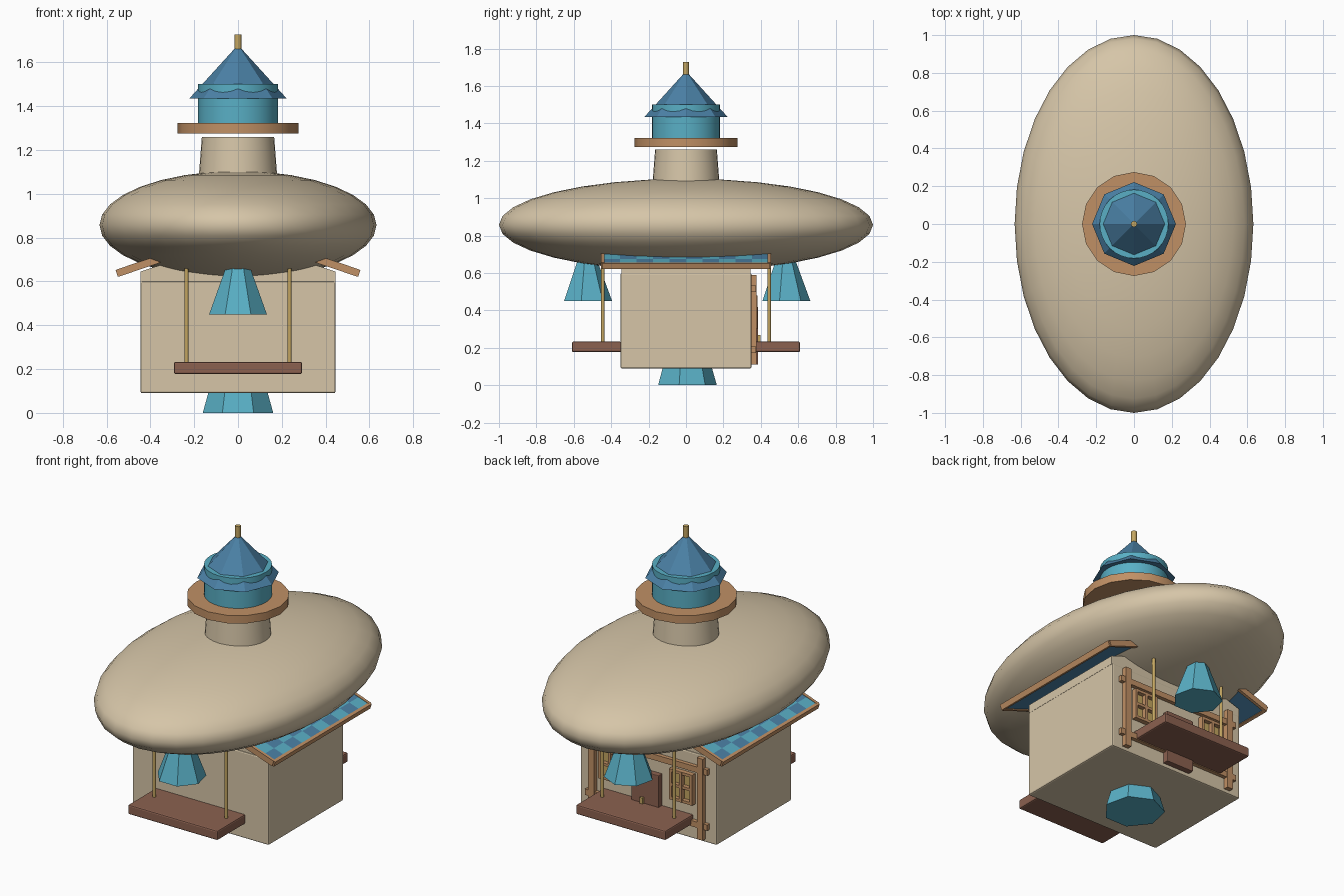
import bpy, bmesh, math
from mathutils import Matrix

if "Cube" in bpy.data.objects:
    bpy.data.objects.remove(bpy.data.objects["Cube"], do_unlink=True)


def material(name, r, g, b):
    m = bpy.data.materials.new(name)
    m.use_nodes = True
    m.diffuse_color = (r, g, b, 1)
    m.node_tree.nodes["Principled BSDF"].inputs["Base Color"].default_value = (r, g, b, 1)
    return m


CREAM = material("cream", 0.67, 0.56, 0.39)
CYAN = material("cyan", 0.10, 0.43, 0.56)
BLUE = material("slate blue", 0.07, 0.22, 0.38)
WOOD = material("light wood", 0.53, 0.28, 0.13)
BROWN = material("red brown", 0.26, 0.12, 0.08)
GOLD = material("gold", 0.55, 0.38, 0.12)


def finish(name, bm, mats, smooth=None):
    mesh = bpy.data.meshes.new(name)
    bm.to_mesh(mesh)
    bm.free()
    ob = bpy.data.objects.new(name, mesh)
    bpy.context.collection.objects.link(ob)
    for m in mats:
        mesh.materials.append(m)
    if smooth:
        bpy.ops.object.select_all(action='DESELECT')
        ob.select_set(True)
        bpy.context.view_layer.objects.active = ob
        bpy.ops.object.shade_smooth_by_angle(angle=math.radians(smooth))
    return ob


def box(name, loc, size, mat, tilt=0, bevel=0):
    bm = bmesh.new()
    place = Matrix.Translation(loc) @ Matrix.Rotation(tilt, 4, 'Y') @ Matrix.Diagonal((*size, 1))
    bmesh.ops.create_cube(bm, size=1, matrix=place)
    ob = finish(name, bm, [mat])
    if bevel:
        mod = ob.modifiers.new("bevel", 'BEVEL')
        mod.width, mod.segments = bevel, 2
    return ob


def cone(name, x, y, z0, z1, r0, r1, sides, mat, smooth=None):
    bm = bmesh.new()
    bmesh.ops.create_cone(bm, cap_ends=True, segments=sides, radius1=r0, radius2=r1,
                          depth=z1 - z0, matrix=Matrix.Translation((x, y, (z0 + z1) / 2)))
    return finish(name, bm, [mat], smooth)


# Large flattened hull
bm = bmesh.new()
bmesh.ops.create_uvsphere(bm, u_segments=32, v_segments=16, radius=1,
                          matrix=Matrix.Translation((0, 0, 0.857)) @ Matrix.Diagonal((0.632, 1, 0.247, 1)))
finish("hull", bm, [CREAM], 60)

# Tower: neck, balcony disc, drum poking through an eight-sided roof
cone("tower_neck", 0, 0, 1.0, 1.26, 0.185, 0.165, 32, CREAM, 40)
cone("balcony_disc", 0, 0, 1.275, 1.322, 0.275, 0.275, 16, WOOD, 30)
cone("tower_drum", 0, 0, 1.32, 1.5, 0.182, 0.182, 32, CYAN, 40)
cone("tower_roof", 0, 0, 1.435, 1.675, 0.222, 0.004, 8, BLUE)
cone("finial", 0, 0, 1.65, 1.727, 0.016, 0.016, 10, GOLD, 40)

# House body
box("house_body", (0, 0, 0.345), (0.89, 0.70, 0.51), CREAM, bevel=0.008)

# Gable block under the roof
bm = bmesh.new()
profile = [(-0.445, 0.595), (0.445, 0.595), (0.445, 0.645), (0, 0.79), (-0.445, 0.645)]
face = bm.faces.new([bm.verts.new((x, -0.345, z)) for x, z in profile])
moved = bmesh.ops.extrude_face_region(bm, geom=[face])["geom"]
bmesh.ops.translate(bm, vec=(0, 0.69, 0), verts=[v for v in moved if isinstance(v, bmesh.types.BMVert)])
bmesh.ops.recalc_face_normals(bm, faces=bm.faces)
finish("gable", bm, [CREAM])

# Roof slopes with chequered tiles, eave and rake boards
PITCH, LENGTH = 0.328, 0.576
ROWS, COLUMNS = 8, 10
for side, label in ((1, "left"), (-1, "right")):
    frame = Matrix.Translation((side * 0.2725, 0, 0.732)) @ Matrix.Rotation(side * PITCH, 4, 'Y')
    box("roof_slab_" + label, frame.translation, (LENGTH, 0.88, 0.022), BLUE, side * PITCH)

    bm = bmesh.new()
    bmesh.ops.create_grid(bm, x_segments=ROWS, y_segments=COLUMNS, size=0.5)
    for f in bm.faces:
        c = f.calc_center_median()
        row, col = int((c.x + 0.5) * ROWS), int((c.y + 0.5) * COLUMNS)
        f.material_index = (row + col) % 2
    bm.transform(frame @ Matrix.Translation((0, 0, 0.014)) @ Matrix.Diagonal((LENGTH, 0.88, 1, 1)))
    finish("roof_tiles_" + label, bm, [CYAN, BLUE])

    box("eave_board_" + label, frame @ Matrix.Translation((side * LENGTH / 2, 0, 0)).translation,
        (0.018, 0.90, 0.032), WOOD, side * PITCH)
    for end in (-1, 1):
        box("rake_board_" + label, frame @ Matrix.Translation((0, end * 0.445, 0)).translation,
            (LENGTH, 0.018, 0.034), WOOD, side * PITCH)

# Hanging platforms, ropes and bells at both ends
for end, label in ((-1, "front"), (1, "back")):
    box("platform_" + label, (0, end * 0.478, 0.205), (0.585, 0.264, 0.056), BROWN, bevel=0.008)
    for x in (-0.235, 0.235):
        cone("rope_" + label, x, end * 0.445, 0.22, 0.68, 0.009, 0.009, 10, GOLD, 40)
    cone("bell_" + label, 0, end * 0.53, 0.45, 0.66, 0.135, 0.058, 7, CYAN)
cone("bottom_bell", 0, 0, 0, 0.13, 0.165, 0.128, 7, CYAN)

# Timber framing on the back wall
for x in (-0.355, 0.355):
    box("timber_post", (x, 0.363, 0.35), (0.038, 0.03, 0.48), WOOD)
for z in (0.19, 0.515):
    box("timber_beam", (0, 0.361, z), (0.80, 0.024, 0.034), WOOD)

# Back door with handle
box("door", (0, 0.367, 0.265), (0.18, 0.036, 0.31), BROWN, bevel=0.004)
box("door_handle", (0.015, 0.392, 0.25), (0.02, 0.014, 0.036), GOLD)

# Back windows: gold panes, border and crossbars
for x in (-0.232, 0.232):
    box("window_pane", (x, 0.353, 0.39), (0.14, 0.008, 0.17), GOLD)
    for offset in (-0.068, 0, 0.068):
        box("window_upright", (x + offset, 0.368, 0.39), (0.016, 0.03, 0.18), WOOD)
    for offset in (-0.082, 0, 0.082):
        box("window_rail", (x, 0.368, 0.39 + offset), (0.152, 0.028, 0.016), WOOD)
